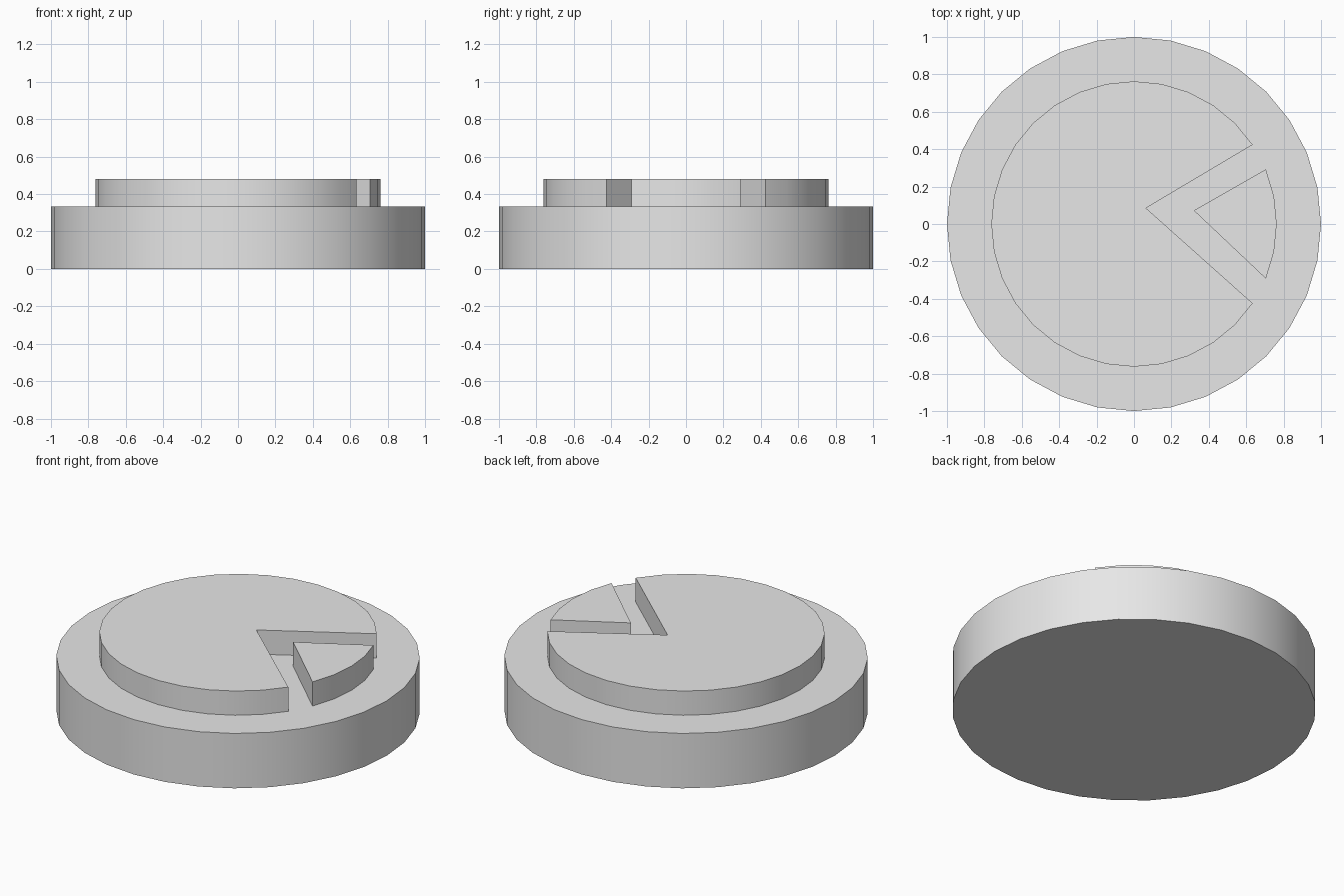
import bpy
import bmesh
from math import sin, cos, pi, radians

SIDES = 32
BASE_TOP = 0.333
TOP = 0.48
RIM = 0.763

cube = bpy.data.objects.get("Cube")
if cube:
    bpy.data.objects.remove(cube, do_unlink=True)

grey = bpy.data.materials.new("light_grey")
grey.use_nodes = True
colour = (0.8, 0.8, 0.8, 1)
grey.diffuse_color = colour
grey.node_tree.nodes["Principled BSDF"].inputs["Base Color"].default_value = colour


def arc(radius, first, last):
    """Points on a circle from one step to another, both included."""
    step = 2 * pi / SIDES
    return [(radius * cos(i * step), radius * sin(i * step))
            for i in range(first, last + 1)]


def slab(name, outline, bottom, top):
    """Extrude a counter-clockwise outline into a flat solid."""
    bm = bmesh.new()
    face = bm.faces.new([bm.verts.new((x, y, bottom)) for x, y in outline])
    extruded = bmesh.ops.extrude_face_region(bm, geom=[face], use_keep_orig=True)
    for v in extruded["geom"]:
        if isinstance(v, bmesh.types.BMVert):
            v.co.z = top
    bmesh.ops.recalc_face_normals(bm, faces=bm.faces)
    mesh = bpy.data.meshes.new(name)
    bm.to_mesh(mesh)
    bm.free()
    mesh.materials.append(grey)
    obj = bpy.data.objects.new(name, mesh)
    bpy.context.collection.objects.link(obj)
    bpy.ops.object.select_all(action="DESELECT")
    obj.select_set(True)
    bpy.context.view_layer.objects.active = obj
    bpy.ops.object.shade_smooth_by_angle(angle=radians(30))
    return obj


# Round base
slab("base_disc", arc(1, 0, SIDES - 1), 0, BASE_TOP)

# Raised disc with a slice missing on its left
slab("main_sector", arc(RIM, 3, SIDES - 3) + [(0.064, 0.085)], BASE_TOP, TOP)

# Separate slice set into the gap
slab("loose_slice", arc(RIM, -2, 2) + [(0.32, 0.072)], BASE_TOP, TOP)
